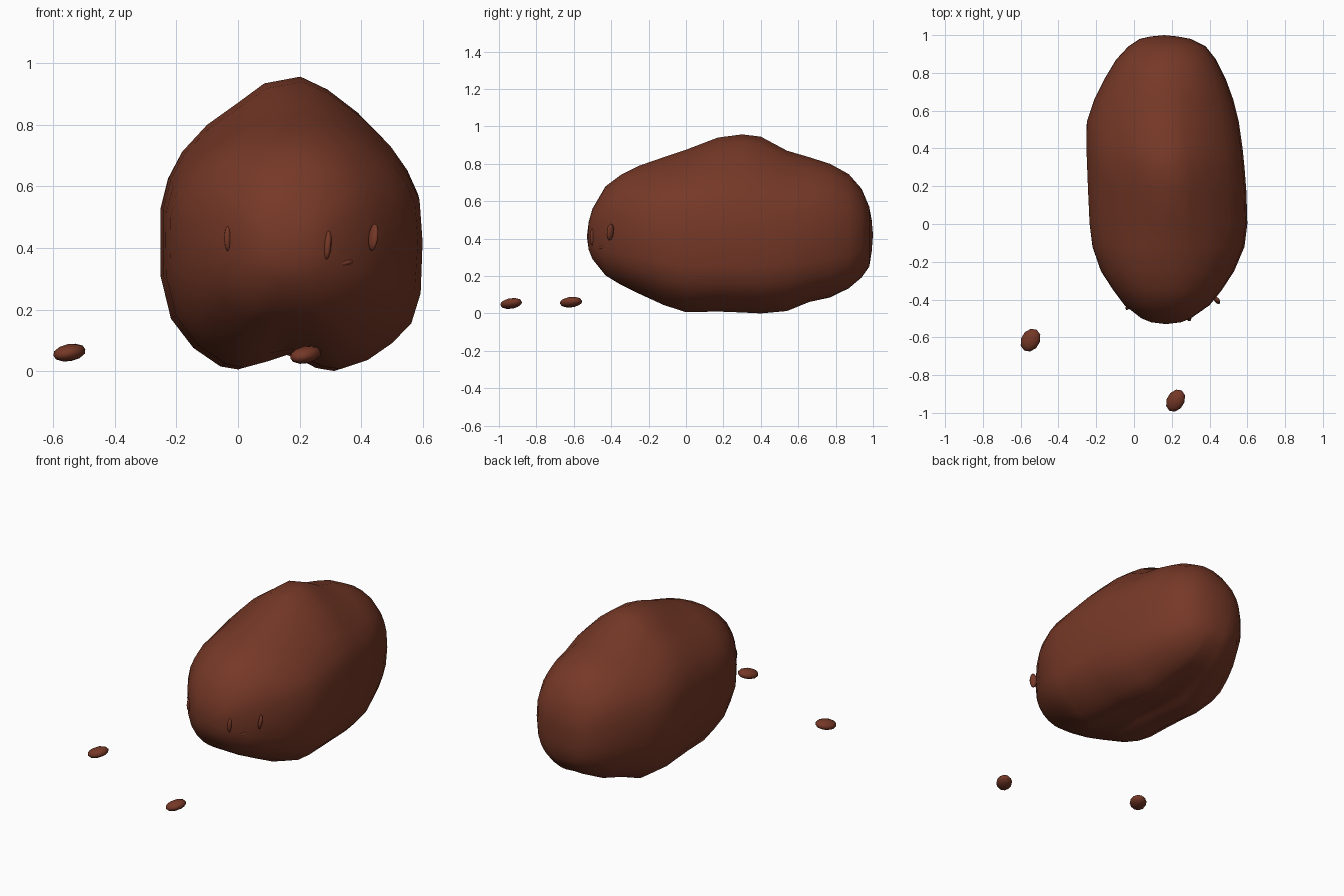
import bpy, bmesh, math
from mathutils import Euler, Vector

brown = bpy.data.materials.new("chocolate brown")
brown.diffuse_color = (0.18, 0.04, 0.02, 1)

MID_Z = 0.42
# stations along the lump: y, left x, right x, bottom z, top z, weight of the peaked section
STATIONS = [
    (-0.52, 0.09, 0.25, 0.34, 0.49, 0.0), (-0.50, 0.04, 0.30, 0.29, 0.56, 0.0),
    (-0.43, -0.05, 0.40, 0.20, 0.68, 0.1), (-0.35, -0.11, 0.465, 0.15, 0.74, 0.2),
    (-0.25, -0.175, 0.53, 0.10, 0.79, 0.3), (-0.12, -0.22, 0.585, 0.04, 0.835, 0.6),
    (0.00, -0.235, 0.60, 0.005, 0.875, 0.9), (0.17, -0.243, 0.595, 0.01, 0.94, 1.0),
    (0.30, -0.248, 0.585, 0.005, 0.957, 1.0), (0.40, -0.252, 0.575, 0.00, 0.945, 1.0),
    (0.54, -0.25, 0.555, 0.01, 0.87, 0.8), (0.66, -0.21, 0.525, 0.055, 0.835, 0.5),
    (0.77, -0.155, 0.485, 0.08, 0.80, 0.3), (0.87, -0.095, 0.435, 0.13, 0.745, 0.2),
    (0.94, -0.03, 0.38, 0.19, 0.665, 0.1), (0.98, 0.03, 0.30, 0.25, 0.57, 0.0),
    (0.993, 0.09, 0.23, 0.33, 0.50, 0.0),
]
# front outline at the peak (x, z), anticlockwise from the right
PEAKED = [(0.60, 0.42), (0.59, 0.58), (0.555, 0.66), (0.50, 0.74), (0.40, 0.84), (0.30, 0.915),
          (0.21, 0.957), (0.09, 0.935), (0.00, 0.87), (-0.10, 0.80), (-0.18, 0.715),
          (-0.225, 0.63), (-0.25, 0.53), (-0.25, 0.42), (-0.25, 0.31), (-0.215, 0.17),
          (-0.14, 0.075), (-0.05, 0.015), (0.01, 0.005), (0.09, 0.03), (0.17, 0.06),
          (0.27, 0.01), (0.33, 0.0), (0.42, 0.03), (0.50, 0.085), (0.565, 0.15), (0.595, 0.25)]


def finish(bm, name):
    bmesh.ops.recalc_face_normals(bm, faces=bm.faces)
    for f in bm.faces:
        f.smooth = True
    mesh = bpy.data.meshes.new(name)
    bm.to_mesh(mesh)
    bm.free()
    mesh.materials.append(brown)
    ob = bpy.data.objects.new(name, mesh)
    bpy.context.collection.objects.link(ob)
    return ob


def section(bm, y, x0, x1, z0, z1, w):
    ring = []
    for px, pz in PEAKED:
        u = (px - 0.175) / 0.425
        v = (pz - MID_Z) / (0.537 if pz > MID_Z else 0.42)
        # rounded section in the same direction
        a = math.atan2(v, u)
        c, s = math.cos(a), math.sin(a)
        r = (abs(c) ** 2.4 + abs(s) ** 2.4) ** (-1 / 2.4)
        u = w * u + (1 - w) * r * c
        v = w * v + (1 - w) * r * s
        z = MID_Z + v * ((z1 - MID_Z) if v > 0 else (MID_Z - z0))
        ring.append(bm.verts.new(((x0 + x1) / 2 + u * (x1 - x0) / 2, y, z)))
    return ring


# main lump: lofted sections closed by a point at each end
bm = bmesh.new()
rings = [section(bm, *s) for s in STATIONS]
n = len(PEAKED)
for a, b in zip(rings, rings[1:]):
    for i in range(n):
        j = (i + 1) % n
        bm.faces.new((a[i], a[j], b[j], b[i]))
for ring, tip in ((rings[0], (0.17, -0.53, 0.41)), (rings[-1], (0.16, 1.0, 0.42))):
    t = bm.verts.new(tip)
    for i in range(n):
        bm.faces.new((ring[i], ring[(i + 1) % n], t))
finish(bm, "lump")


def pebble(name, loc, size, rot=(0, 0, 0), sub=2):
    bm = bmesh.new()
    bmesh.ops.create_icosphere(bm, subdivisions=sub, radius=1)
    m = Euler([math.radians(r) for r in rot]).to_matrix()
    for v in bm.verts:
        v.co = m @ Vector([c * s for c, s in zip(v.co, size)]) + Vector(loc)
    finish(bm, name)


# loose crumbs in front
pebble("crumb_left", (-0.548, -0.615, 0.06), (0.05, 0.065, 0.028), (8, -6, -32))
pebble("crumb_front", (0.22, -0.935, 0.053), (0.047, 0.064, 0.028), (10, -6, -32))

# small ridges on the front face
pebble("ridge_left", (-0.03, -0.435, 0.43), (0.012, 0.022, 0.045), (0, 0, -30))
pebble("ridge_middle", (0.29, -0.497, 0.41), (0.013, 0.018, 0.05), (0, 5, 20))
pebble("ridge_right", (0.44, -0.405, 0.435), (0.012, 0.022, 0.045), (0, 8, 35))
pebble("ridge_low", (0.345, -0.445, 0.352), (0.035, 0.02, 0.012), (0, -10, 25))
